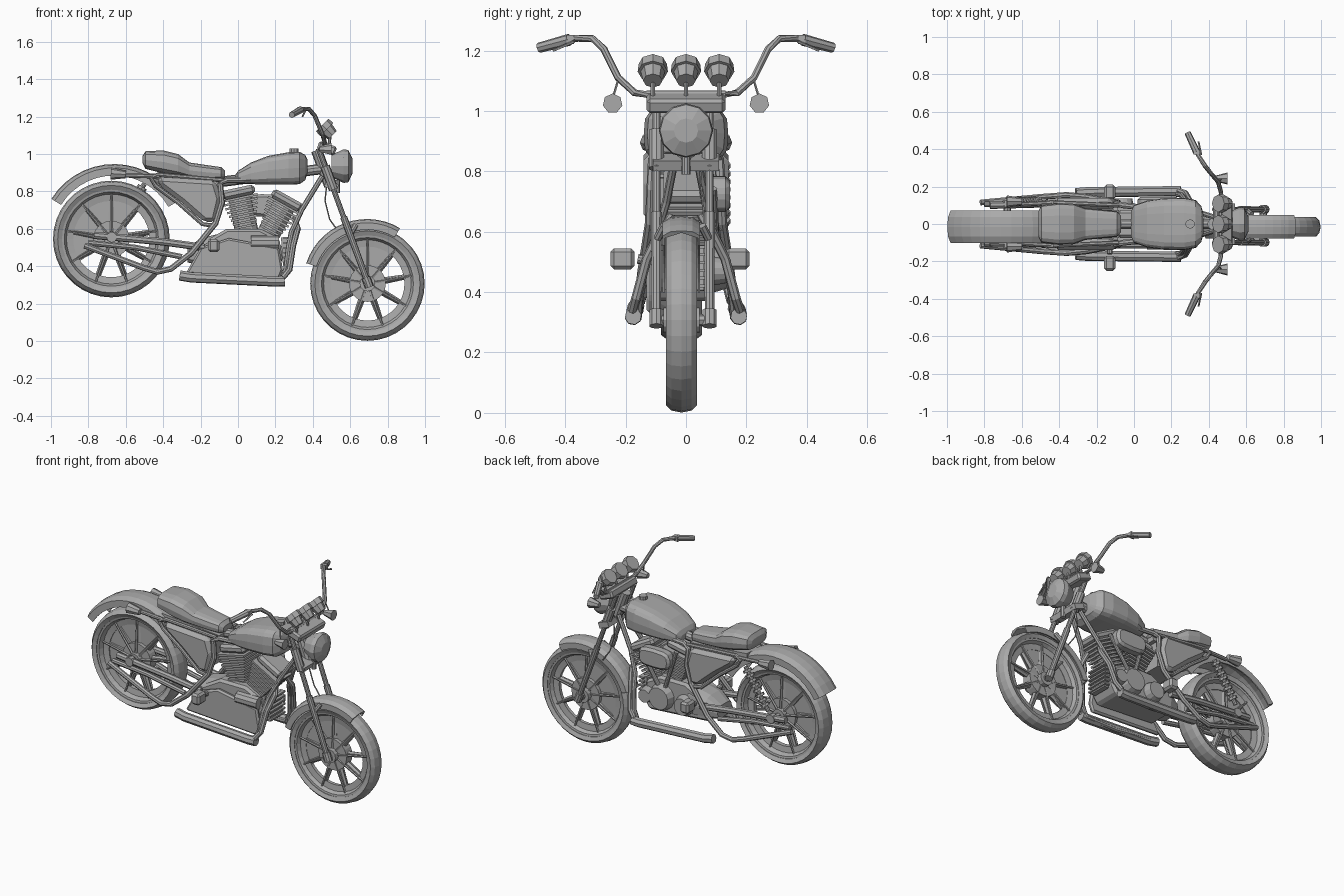
import bpy, bmesh, math
from mathutils import Vector, Matrix

cube = bpy.data.objects.get("Cube")
if cube:
    bpy.data.objects.remove(cube, do_unlink=True)

grey = bpy.data.materials.new("plain_grey")
grey.use_nodes = True
grey.diffuse_color = (0.4, 0.4, 0.4, 1)
grey.node_tree.nodes["Principled BSDF"].inputs["Base Color"].default_value = (0.4, 0.4, 0.4, 1)
SIDES = (("back_side", 1), ("front_side", -1))
MID = -0.015


def finish(name, bm, bevel=0):
    bmesh.ops.recalc_face_normals(bm, faces=bm.faces)
    mesh = bpy.data.meshes.new(name)
    bm.to_mesh(mesh)
    bm.free()
    mesh.materials.append(grey)
    ob = bpy.data.objects.new(name, mesh)
    bpy.context.collection.objects.link(ob)
    if bevel:
        mod = ob.modifiers.new("bevel", "BEVEL")
        mod.width, mod.segments = bevel, 1


def skin(bm, rings, close_rings=False):
    """Bridge equal rings of points with quads."""
    rows = [[bm.verts.new(p) for p in ring] for ring in rings]
    n = len(rows[0])
    pairs = list(zip(rows, rows[1:])) + ([(rows[-1], rows[0])] if close_rings else [])
    for a, b in pairs:
        for i in range(n):
            bm.faces.new((a[i], a[(i + 1) % n], b[(i + 1) % n], b[i]))
    if not close_rings:
        bm.faces.new(rows[0])
        bm.faces.new(rows[-1])


def box(name, c, size, tilt=0, bevel=0):
    bm = bmesh.new()
    m = Matrix.Translation(c) @ Matrix.Rotation(math.radians(tilt), 4, 'Y') @ Matrix.Diagonal((*size, 1))
    bmesh.ops.create_cube(bm, size=1, matrix=m)
    finish(name, bm, bevel)


def rod(name, a, b, r1, r2=None, n=10):
    a, b = Vector(a), Vector(b)
    bm = bmesh.new()
    m = Matrix.Translation((a + b) / 2) @ (b - a).to_track_quat('Z', 'Y').to_matrix().to_4x4()
    bmesh.ops.create_cone(bm, cap_ends=True, segments=n, radius1=r1,
                          radius2=r1 if r2 is None else r2, depth=(b - a).length, matrix=m)
    finish(name, bm)


def tube(name, pts, r, n=8):
    """Round pipe through a list of points."""
    pts = [Vector(p) for p in pts]
    bm, rings = bmesh.new(), []
    for i, p in enumerate(pts):
        d = pts[min(i + 1, len(pts) - 1)] - pts[max(i - 1, 0)]
        u = d.cross(Vector((0.13, 1, 0.21))).normalized()
        v = d.cross(u).normalized()
        rings.append([p + r * (math.cos(t) * u + math.sin(t) * v)
                      for t in (math.tau * k / n for k in range(n))])
    skin(bm, rings)
    finish(name, bm)


def lathe(name, section, c, a0=0, a1=360, n=32):
    """Turn a closed (radius, y) section about the y axis, fully or over an arc."""
    full = a1 - a0 == 360
    bm, rings = bmesh.new(), []
    for k in range(n if full else n + 1):
        t = math.radians(a0 + (a1 - a0) * k / n)
        rings.append([(c[0] + r * math.cos(t), c[1] + y, c[2] + r * math.sin(t)) for r, y in section])
    skin(bm, rings, full)
    finish(name, bm)


def plate(name, outline, y0, y1, bevel=0):
    bm = bmesh.new()
    skin(bm, [[(x, y, z) for x, z in outline] for y in (y0, y1)])
    finish(name, bm, bevel)


def power(v, p):
    return math.copysign(abs(v) ** p, v)


def loft(name, stations, p=0.6, n=14):
    """Rounded body from (x, bottom, top, half width) stations."""
    bm, rings = bmesh.new(), []
    for x, lo, hi, w in stations:
        rings.append([(x, w * power(math.cos(t), p), (lo + hi) / 2 + (hi - lo) / 2 * power(math.sin(t), p))
                      for t in (math.tau * k / n for k in range(n))])
    skin(bm, rings)
    finish(name, bm)


# Wheels: tyre, thin rim, partly open web, slim spokes, hub
def wheel(name, x, z, R, w):
    c = (x, MID, z)
    lathe(name + "_tyre", [(R - .048, -w * .8), (R - .025, -w), (R - .007, -w * .65), (R, 0),
                           (R - .007, w * .65), (R - .025, w), (R - .048, w * .8)], c, n=36)
    lathe(name + "_rim", [(R - .045, -w * .75), (R - .045, w * .75), (R - .06, w * .7), (R - .072, w * .3),
                          (R - .108, w * .2), (R - .108, -w * .2), (R - .072, -w * .3), (R - .06, -w * .7)], c, n=36)
    lathe(name + "_inner_web", [(.09, -.008), (.21, -.008), (.21, .008), (.09, .008)], c, 48, 215, 18)
    for k in range(9):
        t = math.radians(10 + 40 * k)
        d = Vector((math.cos(t), 0, math.sin(t)))
        rod(name + "_web_spoke", Vector(c) + d * .03, Vector(c) + d * (R - .1), .02, .014, 6)
        for s in (-1, 1):
            rod(name + "_spoke", Vector(c) + d * .03 + Vector((0, s * w * .55, 0)),
                Vector(c) + d * (R - .065) + Vector((0, s * w * .35, 0)), .008, .006, 5)
    lathe(name + "_brake_disc", [(.04, -.03), (.098, -.03), (.098, .03), (.04, .03)], c, n=24)
    rod(name + "_hub", (x, MID - .06, z), (x, MID + .06, z), .042, n=12)
    rod(name + "_axle", (x, MID - .1, z), (x, MID + .1, z), .02, n=8)


def fender(name, x, z, R, inner, w, a0, a1):
    t = .008
    lathe(name, [(inner, -w), (R - .02, -w), (R - .004, -w * .6), (R, 0), (R - .004, w * .6), (R - .02, w),
                 (inner, w), (inner, w - t), (R - .028, w - t), (R - t, 0), (R - .028, t - w), (inner, t - w)],
          (x, MID, z), a0, a1, 14)


wheel("front_wheel", .692, .307, .306, .052)
wheel("rear_wheel", -.677, .545, .312, .068)
fender("front_fender", .69, .31, .342, .285, .062, 59, 162)
fender("rear_fender", -.662, .55, .396, .335, .086, 30, 148)

# Fuel tank and seat
loft("fuel_tank", [(-.015, .85, .885, .07), (0, .84, .91, .1), (.07, .838, .955, .125), (.16, .836, .99, .138),
                   (.27, .835, 1.01, .14), (.33, .838, 1.012, .128), (.36, .86, .995, .095), (.372, .9, .97, .05)], .5, 18)
rod("fuel_cap", (.3, 0, 1.0), (.3, 0, 1.03), .025)
loft("seat", [(-.51, .95, .99, .07), (-.495, .92, 1.015, .1), (-.4, .895, 1.02, .112), (-.32, .88, 1.0, .108),
              (-.26, .87, .955, .085), (-.16, .862, .94, .075), (-.09, .862, .93, .068), (-.07, .87, .91, .045)])
box("seat_base", (-.28, 0, .865), (.4, .15, .03), 5)

# Fork, clamps, headlight
down = Vector((.27, 0, -.735))
for side, s in SIDES:
    y = MID + .005 + s * .088
    top = Vector((.43, y, 1.03))
    rod("fork_tube_" + side, top, top + down * .6, .014)
    rod("fork_cover_" + side, top + down * .13, top + down * .3, .026)
    rod("fork_slider_" + side, top + down * .5, top + down, .019, .016)
    rod("fork_foot_" + side, top + down * .94, top + down * 1.01, .024)
    tube("fork_brace_" + side, [(.6, y, .57), (.63, y - s * .025, .62)], .014)
box("upper_clamp", (.475, 0, 1.03), (.1, .26, .05), 20, .01)
box("lower_clamp", (.5, 0, .83), (.07, .22, .035), 20)
rod("steering_head", (.42, 0, 1.02), (.49, 0, .83), .03)
rod("headlight_shell", (.5, 0, .935), (.565, 0, .935), .06, .09, 12)
rod("headlight_rim", (.565, 0, .935), (.59, 0, .935), .09, .086, 12)
rod("headlight_lens", (.59, 0, .935), (.612, 0, .935), .086, .04, 12)
rod("headlight_bracket", (.53, 0, .86), (.53, 0, .79), .015)
tube("brake_cable", [(.48, .04, .9), (.465, .05, .75), (.49, .06, .65), (.54, .06, .58)], .004, 5)

# Gauges
for y in (-.11, 0, .11):
    rod("gauge_cup", (.505, y, 1.1), (.475, y, 1.13), .032, .04, 8)
    rod("gauge_body", (.475, y, 1.13), (.45, y, 1.155), .05, .047, 8)
    rod("gauge_stem", (.485, y, 1.04), (.495, y, 1.11), .008, n=6)

# Handlebars with grips, levers and signal lamps
tube("handlebar_clamp", [(.46, -.13, 1.055), (.46, .13, 1.055)], .013)
for side, s in SIDES:
    bar = [(.46, .12, 1.053), (.465, .17, 1.06), (.45, .225, 1.11), (.41, .272, 1.205), (.38, .31, 1.24),
           (.345, .365, 1.24), (.325, .4, 1.233)]
    tube("handlebar_" + side, [(x, s * y, z) for x, y, z in bar], .012)
    rod("grip_" + side, (.335, s * .385, 1.236), (.287, s * .487, 1.209), .02, .017, 8)
    box("switch_" + side, (.335, s * .383, 1.236), (.035, .025, .03))
    tube("lamp_stalk_" + side, [(.45, s * .222, 1.11), (.465, s * .24, 1.05)], .004, 5)
    rod("front_lamp_" + side, (.435, s * .243, 1.025), (.5, s * .243, 1.025), .016, .033, 7)
    rod("lever_" + side, (.36, s * .37, 1.23), (.345, s * .44, 1.2), .005, n=5)

# Frame, side covers, swingarm, exhausts
rod("backbone", (-.1, 0, .85), (.45, 0, .92), .028)
for side, s in SIDES:
    def path(name, pts, r):
        tube(name + "_" + side, [(x, s * y, z) for x, y, z in pts], r)
    path("front_downtube", [(.45, .03, .88), (.34, .065, .7), (.285, .1, .58), (.27, .135, .5), (.255, .155, .38),
                            (.22, .16, .315), (.0, .16, .315), (-.28, .155, .35)], .014)
    path("rear_frame_loop", [(.3, .06, .86), (-.06, .1, .86), (-.095, .11, .84), (-.085, .115, .74),
                             (-.12, .12, .63), (-.25, .145, .47), (-.36, .155, .385), (-.43, .15, .37),
                             (-.5, .145, .39), (-.82, .115, .51)], .016)
    path("seat_rail", [(-.08, .1, .86), (-.43, .115, .89), (-.465, .12, .87), (-.44, .12, .83),
                       (-.32, .12, .74), (-.19, .12, .625), (-.12, .12, .615)], .012)
    path("fender_strut", [(-.42, .115, .88), (-.6, .105, .885)], .012)
    path("swingarm", [(-.18, .11, .5), (-.4, .11, .53), (-.77, .1, .565)], .02)
    path("chain_stay", [(-.3, .1, .45), (-.55, .105, .5), (-.8, .105, .525)], .015)
    path("exhaust_header", [(.3, .05, .66), (.32, .085, .6), (.295, .13, .51), (.275, .165, .38), (.24, .178, .34)], .016)
    path("silencer", [(.25, .175, .32), (.2, .175, .318), (-.25, .17, .34), (-.31, .165, .35)], .028)
    a, b = sorted((s * .08, s * .14))
    plate("side_cover_" + side, [(-.435, .878), (-.12, .858), (-.09, .76), (-.12, .635), (-.18, .635),
                                 (-.3, .74), (-.42, .83)], a, b, .022)
    box("footpeg_" + side, (-.13, s * .19 - .02, .51), (.06, .08, .07), 0, .012)
    rod("footpeg_arm_" + side, (-.13, s * .1, .5), (-.13, s * .16, .51), .016)
    rod("rear_lamp_" + side, (-.6, s * .12, .89), (-.68, s * .12, .895), .02, .033, 8)
    rod("axle_block_" + side, (-.675, s * .09, .555), (-.675, s * .125, .555), .028)
# Coil shock on the far side
rod("shock_rod", (-.5, .12, .84), (-.66, .12, .6), .013)
for k in range(8):
    p, d = Vector((-.51, .12, .825)), Vector((-.14, 0, -.21))
    rod("shock_coil", p + d * k / 8, p + d * (k + .5) / 8, .027, n=8)

# Engine: crankcase, finned cylinders, covers
plate("crankcase", [(-.22, .4), (.2, .37), (.24, .43), (.22, .55), (.12, .6), (-.06, .6), (-.2, .52)], -.1, .09, .015)
plate("primary_cover", [(-.28, .36), (.22, .33), (.24, .38), (.22, .5), (-.05, .55), (-.2, .5)], -.13, -.1, .01)
rod("starter", (.07, -.1, .525), (.22, -.1, .525), .038, n=10)
for name, base, tilt in (("front", (.15, 0, .55), 29), ("rear", (.05, 0, .57), -12)):
    axis = Vector((math.sin(math.radians(tilt)), 0, math.cos(math.radians(tilt))))
    rod(name + "_cylinder", base, Vector(base) + axis * .24, .062, n=12)
    for k in range(8):
        box(name + "_cylinder_fin", Vector(base) + axis * (.045 + .022 * k),
            (.12 + .011 * k, .15 + .005 * k, .012), tilt)
    box(name + "_cylinder_head", Vector(base) + axis * .23, (.18, .15, .05), tilt, .015)
    rod(name + "_pushrod", (.09, .1, .5), Vector(base) + axis * .22 + Vector((0, .09, 0)), .013)
for x, z, r in ((.1, .48, .085), (.2, .47, .05), (-.06, .47, .065)):
    rod("engine_round_cover", (x, .08, z), (x, .135, z), r, r * .8, 14)
loft("gearbox", [(-.27, .42, .5, .07), (-.2, .4, .55, .095), (-.08, .39, .58, .1)])
oval = [(.13 + .11 * power(math.cos(t), .6), .725 + .06 * power(math.sin(t), .6))
        for t in (math.tau * k / 16 for k in range(16))]
plate("air_filter", oval, .075, .145, .015)
box("battery_box", (-.18, 0, .76), (.14, .16, .18))

# Ribbed cooler between the downtubes
box("cooler_core", (.25, 0, .48), (.03, .12, .15), -4)
for k in range(6):
    box("cooler_fin", (.262, 0, .42 + .026 * k), (.035, .15, .01))
